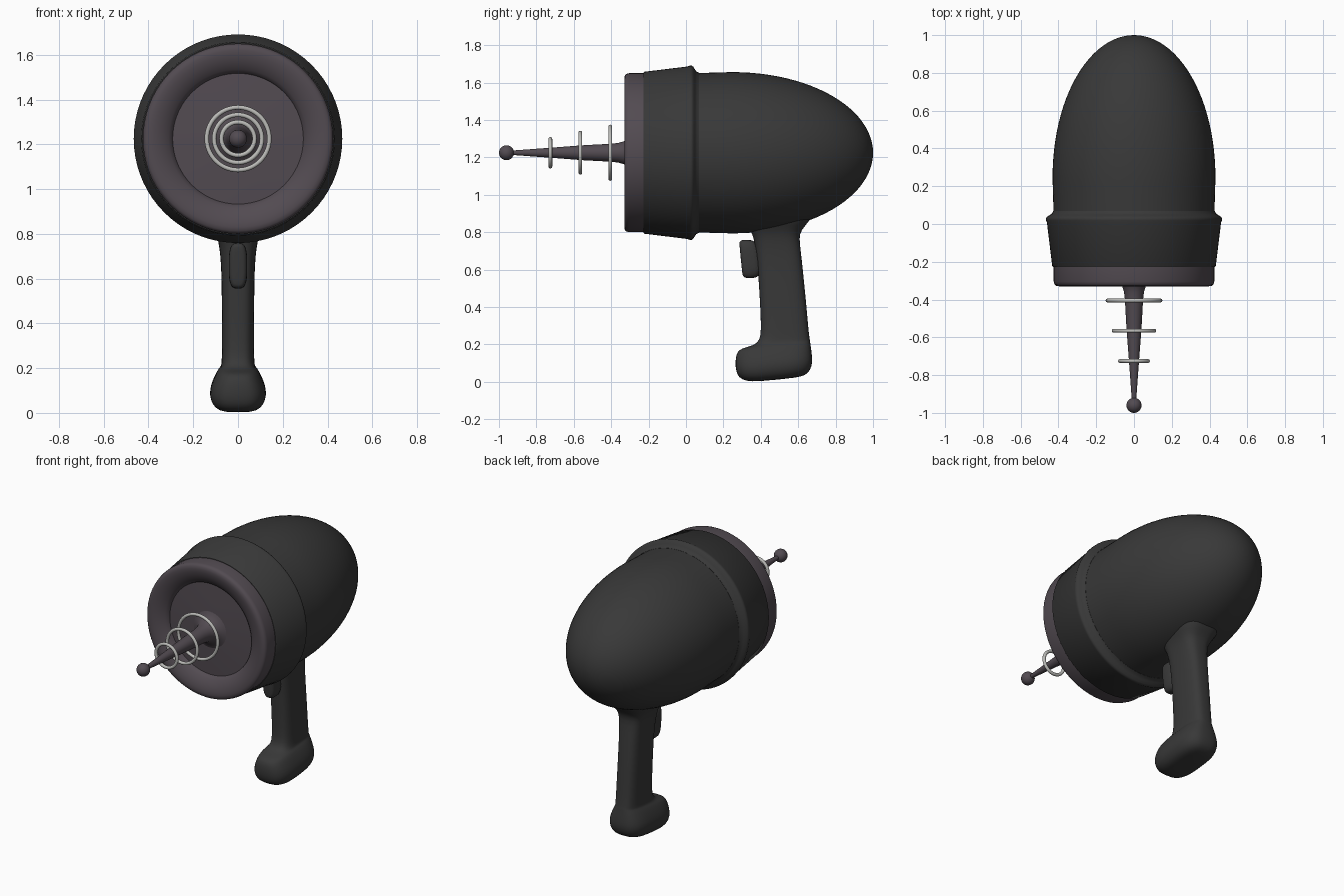
import bpy, bmesh, math

if "Cube" in bpy.data.objects:
    bpy.data.objects.remove(bpy.data.objects["Cube"])

AXIS_Z = 1.225  # height of the barrel axis


def material(name, rgb):
    m = bpy.data.materials.new(name)
    m.diffuse_color = (*rgb, 1)
    m.use_nodes = True
    m.node_tree.nodes["Principled BSDF"].inputs["Base Color"].default_value = m.diffuse_color
    return m


DARK = material("charcoal", (0.04, 0.04, 0.04))
PLUM = material("plum_grey", (0.085, 0.07, 0.083))
STEEL = material("steel", (0.5, 0.5, 0.48))


def finish(obj, mat, angle=35):
    obj.data.materials.append(mat)
    bpy.ops.object.select_all(action='DESELECT')
    obj.select_set(True)
    bpy.context.view_layer.objects.active = obj
    bpy.ops.object.shade_smooth_by_angle(angle=math.radians(angle))
    return obj


def skin(name, rings, mat, angle=35):
    """Join equal-length rings of points into a closed, capped surface."""
    bm = bmesh.new()
    rows = [[bm.verts.new(p) for p in ring] for ring in rings]
    n = len(rows[0])
    for a, b in zip(rows, rows[1:]):
        for i in range(n):
            j = (i + 1) % n
            bm.faces.new((a[i], a[j], b[j], b[i]))
    bm.faces.new(rows[0])
    bm.faces.new(rows[-1])
    bmesh.ops.recalc_face_normals(bm, faces=bm.faces)
    mesh = bpy.data.meshes.new(name)
    bm.to_mesh(mesh)
    bm.free()
    obj = bpy.data.objects.new(name, mesh)
    bpy.context.collection.objects.link(obj)
    return finish(obj, mat, angle)


def lathe(name, profile, mat, n=72):
    """Revolve (radius, y) points about the barrel axis."""
    rings = []
    for r, y in profile:
        r = max(r, 0.0005)
        rings.append([(r * math.cos(2 * math.pi * i / n), y,
                       AXIS_Z + r * math.sin(2 * math.pi * i / n)) for i in range(n)])
    return skin(name, rings, mat)


def superellipse(a, b, power, n=32):
    pts = []
    for i in range(n):
        c, s = math.cos(2 * math.pi * i / n), math.sin(2 * math.pi * i / n)
        pts.append((a * math.copysign(abs(c) ** (2 / power), c),
                    b * math.copysign(abs(s) ** (2 / power), s)))
    return pts


def subsurf(obj, levels):
    mod = obj.modifiers.new("smooth", 'SUBSURF')
    mod.levels = mod.render_levels = levels


# Bullet-shaped rear housing
dome = [(0.425, 0.03), (0.427, 0.1), (0.43, 0.2)]
for k in range(0, 25):
    t = math.pi / 2 * k / 24
    dome.append((0.431 * math.cos(t), 0.25 + 0.75 * math.sin(t)))
lathe("housing", dome, DARK)

# Flared collar
lathe("collar", [(0.30, -0.228), (0.428, -0.228), (0.433, -0.222), (0.461, 0.008),
                 (0.466, 0.02), (0.466, 0.03), (0.461, 0.038), (0.445, 0.048),
                 (0.434, 0.056), (0.427, 0.07), (0.30, 0.07)], DARK)

# Dished front plate
lathe("front_plate", [(0, -0.287), (0.15, -0.283), (0.292, -0.275), (0.297, -0.287),
                      (0.31, -0.299), (0.33, -0.312), (0.352, -0.322), (0.375, -0.328),
                      (0.395, -0.33), (0.412, -0.327), (0.421, -0.319), (0.425, -0.305),
                      (0.425, -0.222), (0, -0.222)], PLUM)

# Tapered emitter spike with flared root
lathe("emitter_spike", [(0.13, -0.278), (0.105, -0.288), (0.08, -0.305), (0.062, -0.33),
                        (0.053, -0.36), (0.048, -0.40), (0.04, -0.55), (0.027, -0.72),
                        (0.011, -0.94)], PLUM, 40)

# Ball tip
bpy.ops.mesh.primitive_uv_sphere_add(segments=32, ring_count=16, radius=0.04,
                                     location=(0, -0.96, AXIS_Z))
ball = bpy.context.object
ball.name = "emitter_ball"
finish(ball, PLUM)

# Three floating rings, shrinking towards the tip
for i in range(3):
    bpy.ops.mesh.primitive_torus_add(major_radius=0.14 - 0.033 * i, minor_radius=0.01,
                                     major_segments=56, minor_segments=12,
                                     location=(0, -0.405 - 0.16 * i, AXIS_Z),
                                     rotation=(math.pi / 2, 0, 0))
    ring = bpy.context.object
    ring.name = f"emitter_ring_{i + 1}"
    finish(ring, STEEL, 60)

# Pistol grip: z, front y, back y, half width, slope of the section
grip = [(0.008, 0.39, 0.59, 0.055, 0.1), (0.016, 0.32, 0.64, 0.09, 0.1),
        (0.04, 0.28, 0.665, 0.116, 0.1), (0.08, 0.266, 0.677, 0.128, 0.1),
        (0.12, 0.263, 0.674, 0.122, 0.1), (0.16, 0.267, 0.669, 0.105, 0.1),
        (0.187, 0.28, 0.665, 0.09, 0.1), (0.197, 0.315, 0.664, 0.08, 0.1),
        (0.205, 0.365, 0.662, 0.075, 0.1), (0.225, 0.392, 0.66, 0.073, 0.08),
        (0.27, 0.402, 0.655, 0.072, 0.04), (0.40, 0.397, 0.645, 0.072, 0),
        (0.60, 0.385, 0.625, 0.073, 0), (0.70, 0.373, 0.614, 0.078, 0),
        (0.77, 0.362, 0.605, 0.088, 0), (0.81, 0.345, 0.615, 0.10, 0),
        (0.86, 0.31, 0.66, 0.13, 0), (0.92, 0.28, 0.70, 0.16, 0)]
sections = []
for z, front, back, half, slope in grip:
    mid = (front + back) / 2
    sections.append([(x, mid + y, z + slope * (mid + y - 0.45))
                     for x, y in superellipse(half, (back - front) / 2, 3)])
subsurf(skin("grip", sections, DARK, 180), 1)

# Trigger: rounded slab leaning with the grip
sections = []
for y, inset in [(0.283, 0.022), (0.285, 0.013), (0.293, 0.004), (0.305, 0), (0.40, 0)]:
    sections.append([(x, y + 0.01 - 0.1 * z, 0.657 + z)
                     for x, z in superellipse(0.042 - inset, 0.103 - inset, 3.2)])
subsurf(skin("trigger", sections, DARK, 180), 1)
